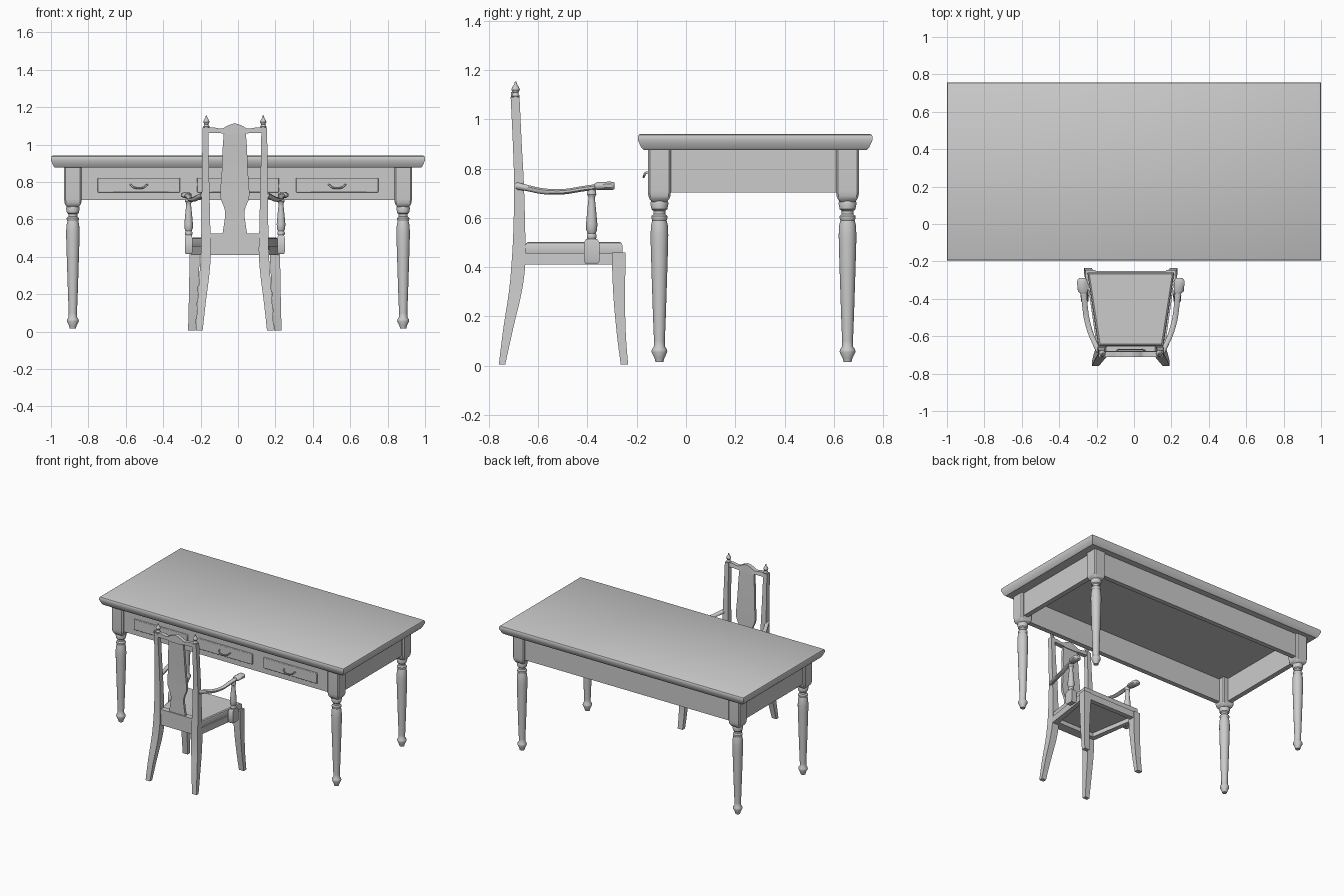
import bpy, bmesh
from math import sin, cos, pi, radians

CX = -0.017          # chair centre line


def finish(name, bm, angle=35):
    bmesh.ops.recalc_face_normals(bm, faces=bm.faces)
    me = bpy.data.meshes.new(name)
    bm.to_mesh(me)
    bm.free()
    ob = bpy.data.objects.new(name, me)
    bpy.context.collection.objects.link(ob)
    bpy.ops.object.select_all(action='DESELECT')
    ob.select_set(True)
    bpy.context.view_layer.objects.active = ob
    bpy.ops.object.shade_smooth_by_angle(angle=radians(angle))
    return ob


def loft(name, rings, angle=35):
    """Skin a list of equal-length point rings and cap both ends."""
    bm = bmesh.new()
    vs = [[bm.verts.new(p) for p in r] for r in rings]
    n = len(vs[0])
    for a, b in zip(vs, vs[1:]):
        for i in range(n):
            bm.faces.new((a[i], a[(i + 1) % n], b[(i + 1) % n], b[i]))
    bm.faces.new(vs[0])
    bm.faces.new(vs[-1])
    return finish(name, bm, angle)


def rect(x, y, z, hx, hy):
    return [(x - hx, y - hy, z), (x + hx, y - hy, z), (x + hx, y + hy, z), (x - hx, y + hy, z)]


def chamfered(x, y, z, h, c):
    k = h - c
    return [(x + a, y + b, z) for a, b in
            ((-k, -h), (k, -h), (h, -k), (h, k), (k, h), (-k, h), (-h, k), (-h, -k))]


def lathe(name, x, y, profile, n=24):
    return loft(name, [[(x + r * cos(2 * pi * i / n), y + r * sin(2 * pi * i / n), z)
                        for i in range(n)] for r, z in profile])


def box(name, x0, x1, y0, y1, z0, z1, bevel=0.0):
    mx, my = (x0 + x1) / 2, (y0 + y1) / 2
    hx, hy = (x1 - x0) / 2, (y1 - y0) / 2
    ob = loft(name, [rect(mx, my, z0, hx, hy), rect(mx, my, z1, hx, hy)])
    if bevel:
        m = ob.modifiers.new("bevel", 'BEVEL')
        m.width, m.segments = bevel, 2
    return ob


def smooth_path(keys, steps=5):
    """Catmull-Rom interpolation of tuples."""
    out = []
    for i in range(len(keys) - 1):
        p0, p1, p2 = keys[max(i - 1, 0)], keys[i], keys[i + 1]
        p3 = keys[min(i + 2, len(keys) - 1)]
        for s in range(steps):
            t = s / steps
            out.append(tuple(0.5 * (2 * b + (c - a) * t + (2 * a - 5 * b + 4 * c - d) * t * t
                                    + (3 * b - a - 3 * c + d) * t ** 3)
                             for a, b, c, d in zip(p0, p1, p2, p3)))
    return out + [keys[-1]]


# ---- table top with moulded edge
loft("table_top", [rect(0, 0.281, z, 1 - i, 0.476 - i) for i, z in
                   ((0.022, 0.876), (0.014, 0.884), (0.008, 0.897), (0.0, 0.915),
                    (0.0, 0.93), (0.003, 0.937), (0.008, 0.94))])

# ---- table legs: square block over a turned shaft
turning = [(0.016, 0.015), (0.02, 0.03), (0.032, 0.055), (0.031, 0.065), (0.022, 0.078),
           (0.022, 0.1), (0.026, 0.2), (0.031, 0.35), (0.035, 0.48), (0.036, 0.53),
           (0.034, 0.57), (0.029, 0.59), (0.033, 0.6), (0.033, 0.607), (0.024, 0.615),
           (0.024, 0.628), (0.032, 0.635), (0.037, 0.66), (0.034, 0.667), (0.028, 0.675)]
for x in (-0.883, 0.883):
    for y in (-0.108, 0.656):
        lathe("table_leg", x, y, turning)
        loft("table_leg_block", [chamfered(x, y, z, h, 0.008) for h, z in
             ((0.03, 0.665), (0.039, 0.675), (0.045, 0.69), (0.047, 0.71), (0.047, 0.878))])

# ---- aprons
box("front_apron", -0.86, 0.86, -0.14, -0.105, 0.703, 0.88)
box("back_apron", -0.86, 0.86, 0.655, 0.69, 0.703, 0.88)
for s in (-1, 1):
    box("side_apron", s * 0.893 - 0.018, s * 0.893 + 0.018, -0.08, 0.63, 0.703, 0.88)

# ---- drawers with bail handles
for x in (-0.53, 0, 0.53):
    box("drawer_front", x - 0.22, x + 0.22, -0.15, -0.13, 0.744, 0.822, 0.004)
    cu = bpy.data.curves.new("drawer_handle", 'CURVE')
    cu.dimensions, cu.bevel_depth, cu.bevel_resolution = '3D', 0.0045, 2
    cu.use_fill_caps = True
    pts = smooth_path([(-0.045, -0.15, 0.785), (-0.04, -0.165, 0.782), (-0.026, -0.17, 0.77),
                       (0, -0.172, 0.766), (0.026, -0.17, 0.77), (0.04, -0.165, 0.782),
                       (0.045, -0.15, 0.785)], 3)
    sp = cu.splines.new('POLY')
    sp.points.add(len(pts) - 1)
    for q, p in zip(sp.points, pts):
        q.co = (x + p[0], p[1], p[2], 1)
    bpy.context.collection.objects.link(bpy.data.objects.new("drawer_handle", cu))

# ---- chair seat: cushion over an open frame of four rails
FY, BY = -0.25, -0.66


def trapezoid(z, i):
    f, b = 0.24 - i, 0.182 - i
    return [(CX - b, BY + i, z), (CX + b, BY + i, z), (CX + f, FY - i, z), (CX - f, FY - i, z)]


loft("seat_cushion", [trapezoid(z, i) for z, i in
                      ((0.44, 0.015), (0.46, 0.008), (0.488, 0.008), (0.497, 0.011), (0.502, 0.018))])
outer, inner = trapezoid(0, 0), trapezoid(0, 0.035)
for k, part in enumerate(("back_rail", "side_rail", "front_rail", "side_rail")):
    j = (k + 1) % 4
    quad = [outer[k], outer[j], inner[j], inner[k]]
    loft("seat_" + part, [[(p[0], p[1], z) for p in quad] for z in (0.41, 0.458)])

# ---- chair back panel parts
box("back_shoe", CX - 0.14, CX + 0.14, -0.695, -0.655, 0.41, 0.525)
splat = smooth_path([(0.52, -0.678, 0.066), (0.56, -0.678, 0.06), (0.62, -0.678, 0.052),
                     (0.66, -0.679, 0.056), (0.71, -0.68, 0.075), (0.76, -0.681, 0.077),
                     (0.87, -0.685, 0.069), (0.98, -0.69, 0.065), (1.07, -0.694, 0.058)])
loft("back_splat", [rect(CX, y, z, w, 0.009) for z, y, w in splat], 50)
crest = smooth_path([(-0.16, 1.09, 1.06), (-0.12, 1.092, 1.062), (-0.07, 1.085, 1.06),
                     (-0.04, 1.1, 1.055), (0, 1.112, 1.055), (0.04, 1.1, 1.055),
                     (0.07, 1.085, 1.06), (0.12, 1.092, 1.062), (0.16, 1.09, 1.06)])
loft("crest_rail", [[(CX + x, -0.71, b), (CX + x, -0.678, b), (CX + x, -0.682, t), (CX + x, -0.71, t)]
                    for x, t, b in crest], 50)

# ---- mirrored chair parts
back_post = smooth_path([(0.19, -0.747, 0.005, 0.018, 0.013), (0.178, -0.722, 0.15, 0.022, 0.02),
                         (0.163, -0.693, 0.3, 0.026, 0.026), (0.155, -0.68, 0.42, 0.027, 0.028),
                         (0.155, -0.677, 0.55, 0.024, 0.024), (0.156, -0.678, 0.73, 0.021, 0.02),
                         (0.157, -0.685, 0.9, 0.018, 0.018), (0.157, -0.694, 1.09, 0.015, 0.018)])
front_leg = smooth_path([(0.23, -0.25, 0.005, 0.02, 0.015), (0.225, -0.262, 0.12, 0.022, 0.018),
                         (0.219, -0.271, 0.27, 0.025, 0.023), (0.215, -0.273, 0.4, 0.027, 0.027),
                         (0.215, -0.273, 0.46, 0.027, 0.027)])
# arm keys: x, y, z, half width, half height
arm = smooth_path([(0.168, -0.69, 0.73, 0.015, 0.015), (0.187, -0.648, 0.722, 0.015, 0.013),
                   (0.216, -0.58, 0.708, 0.015, 0.012), (0.237, -0.5, 0.706, 0.015, 0.011),
                   (0.247, -0.42, 0.718, 0.015, 0.011), (0.253, -0.365, 0.725, 0.017, 0.012)])
hand = [(0.253, -0.372, 0.728, 0.017, 0.011), (0.257, -0.36, 0.729, 0.026, 0.016),
        (0.26, -0.31, 0.73, 0.028, 0.017), (0.259, -0.297, 0.73, 0.025, 0.016),
        (0.258, -0.29, 0.73, 0.018, 0.012)]
for s in (-1, 1):
    loft("back_post", [rect(CX + s * x, y, z, a, b) for x, y, z, a, b in back_post], 50)
    loft("front_leg", [rect(CX + s * x, y, z, a, b) for x, y, z, a, b in front_leg], 50)
    lathe("finial", CX + s * 0.152, -0.692,
          [(0.012, 1.085), (0.017, 1.095), (0.012, 1.103), (0.011, 1.108), (0.017, 1.12),
           (0.014, 1.13), (0.006, 1.142), (0.003, 1.154)], 12)
    for part, keys in (("armrest", arm), ("armrest_hand", hand)):
        loft(part, [[(CX + s * x + w * cos(pi * (i + 0.5) / 4) * 1.08, y,
                      z + h * sin(pi * (i + 0.5) / 4) * 1.08) for i in range(8)]
                    for x, y, z, w, h in keys], 50)
    # arm support: block beside the rail with turned spindle
    ax = CX + s * 0.247
    loft("arm_support_block", [rect(ax, -0.383, z, a, b) for z, a, b in
         ((0.415, 0.016, 0.026), (0.425, 0.02, 0.032), (0.5, 0.02, 0.032), (0.515, 0.016, 0.022))])
    lathe("arm_support", ax, -0.383,
          [(0.014, 0.51), (0.02, 0.52), (0.02, 0.53), (0.016, 0.537), (0.022, 0.55), (0.023, 0.575),
           (0.018, 0.63), (0.014, 0.67), (0.013, 0.685), (0.019, 0.695), (0.018, 0.703),
           (0.014, 0.722)], 16)
